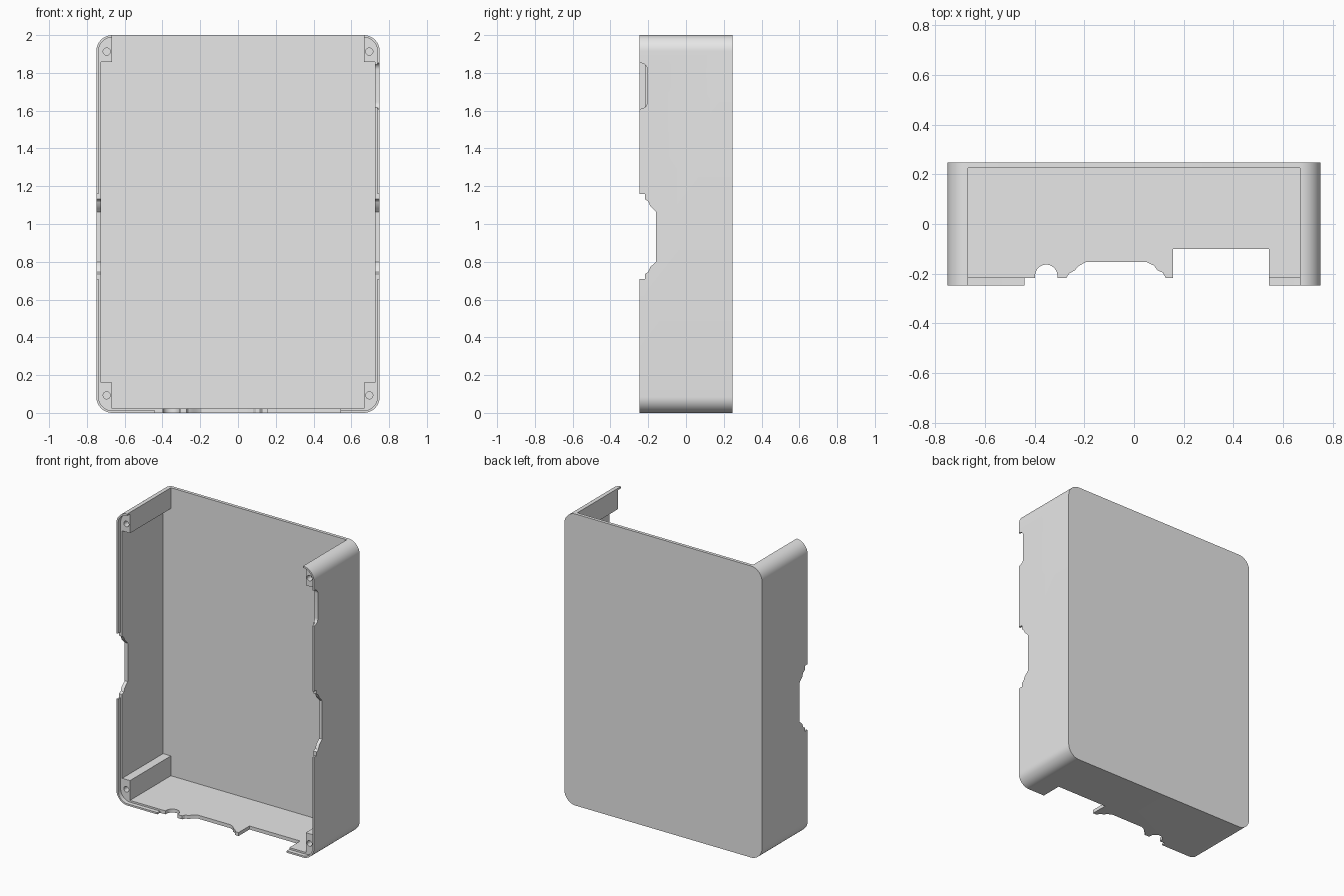
import bpy, bmesh
from math import cos, sin, pi, radians

if "Cube" in bpy.data.objects:
    bpy.data.objects.remove(bpy.data.objects["Cube"], do_unlink=True)

HALF_W, HEIGHT, HALF_D = 0.75, 2.0, 0.247
RADIUS = 0.085
WALL, LIP = 0.024, 0.012
LIP_Y = -0.218      # level of the step inside the rim
FRONT = -0.35       # cutters reach past the open front

grey = bpy.data.materials.new("light_grey")
grey.use_nodes = True
grey.diffuse_color = (0.8, 0.8, 0.8, 1)
grey.node_tree.nodes["Principled BSDF"].inputs["Base Color"].default_value = (0.8, 0.8, 0.8, 1)


def arc(cx, cy, r, start, end, steps=12):
    return [(cx + r * cos(start + (end - start) * i / steps),
             cy + r * sin(start + (end - start) * i / steps)) for i in range(steps + 1)]


def rounded_rect(x0, x1, y0, y1, r):
    pts = []
    for k, (cx, cy) in enumerate([(x1 - r, y1 - r), (x0 + r, y1 - r), (x0 + r, y0 + r), (x1 - r, y0 + r)]):
        pts += arc(cx, cy, r, k * pi / 2, (k + 1) * pi / 2)
    return pts


def prism(name, outline, axis, lo, hi):
    """Extrude a 2D outline along one axis; the other two keep their order."""
    place = {"x": lambda a, b, t: (t, a, b),
             "y": lambda a, b, t: (a, t, b),
             "z": lambda a, b, t: (a, b, t)}[axis]
    bm = bmesh.new()
    bottom = [bm.verts.new(place(a, b, lo)) for a, b in outline]
    top = [bm.verts.new(place(a, b, hi)) for a, b in outline]
    bm.faces.new(bottom)
    bm.faces.new(top)
    n = len(outline)
    for i in range(n):
        j = (i + 1) % n
        bm.faces.new((bottom[i], bottom[j], top[j], top[i]))
    bmesh.ops.recalc_face_normals(bm, faces=bm.faces)
    mesh = bpy.data.meshes.new(name)
    bm.to_mesh(mesh)
    bm.free()
    mesh.materials.append(grey)
    obj = bpy.data.objects.new(name, mesh)
    bpy.context.collection.objects.link(obj)
    return obj


def cut(target, cutter):
    cutter.hide_render = True
    mod = target.modifiers.new("cut", "BOOLEAN")
    mod.operation = "DIFFERENCE"
    mod.solver = "EXACT"
    mod.object = cutter
    bpy.context.view_layer.objects.active = target
    bpy.ops.object.modifier_apply(modifier=mod.name)
    bpy.data.objects.remove(cutter, do_unlink=True)


# Rounded outer block
case = prism("enclosure_shell", rounded_rect(-HALF_W, HALF_W, 0, HEIGHT, RADIUS), "y", -HALF_D, HALF_D)

# Cavity, open at the front and the top, leaving a post in each corner
inner, post = HALF_W - WALL, 0.667
side = [(post, WALL), (post, 0.16), (inner, 0.16), (inner, 1.857), (post, 1.857), (post, 2.1)]
cut(case, prism("cavity", side + [(-x, z) for x, z in reversed(side)], "y", FRONT, 0.225))

# Step around the rim
cut(case, prism("rim_step", rounded_rect(-HALF_W + LIP, HALF_W - LIP, LIP, HEIGHT - LIP, RADIUS - LIP),
                "y", FRONT, LIP_Y))

# Screw holes in the posts
for x in (-0.695, 0.695):
    for z in (0.093, 1.913):
        cut(case, prism("screw_hole", arc(x, z, 0.019, 0, 2 * pi, 24)[:-1], "y", FRONT, 0.0))

# Stepped recess through both side walls
recess = [(FRONT, 1.16), (LIP_Y, 1.16), (LIP_Y, 1.132), (-0.2, 1.12), (-0.189, 1.095), (-0.175, 1.082),
          (-0.158, 1.063), (-0.158, 0.8), (-0.175, 0.785), (-0.189, 0.772), (-0.2, 0.746),
          (LIP_Y, 0.735), (LIP_Y, 0.709), (FRONT, 0.709)]
for lo, hi in ((-0.8, -0.69), (0.69, 0.8)):
    cut(case, prism("side_recess", recess, "x", lo, hi))

# Small rounded slot on the left wall
cut(case, prism("left_slot", rounded_rect(FRONT, -0.205, 1.61, 1.852, 0.035), "x", 0.69, 0.8))

# Connector openings along the bottom wall
ports = [(-0.44, FRONT), (-0.44, LIP_Y), (-0.398, LIP_Y)]
ports += arc(-0.353, -0.208, 0.045, pi, 0)
ports += [(-0.308, LIP_Y), (-0.272, LIP_Y), (-0.262, -0.2), (-0.238, -0.186), (-0.222, -0.168),
          (-0.193, -0.153), (0.05, -0.153), (0.08, -0.167), (0.094, -0.186), (0.116, -0.196),
          (0.128, LIP_Y), (0.157, LIP_Y), (0.157, -0.1), (0.542, -0.1), (0.542, FRONT)]
cut(case, prism("bottom_ports", ports, "z", -0.1, 0.08))

# Smooth the round corners, keep the edges crisp
bpy.ops.object.select_all(action="DESELECT")
case.select_set(True)
bpy.context.view_layer.objects.active = case
bpy.ops.object.shade_smooth_by_angle(angle=radians(25))
